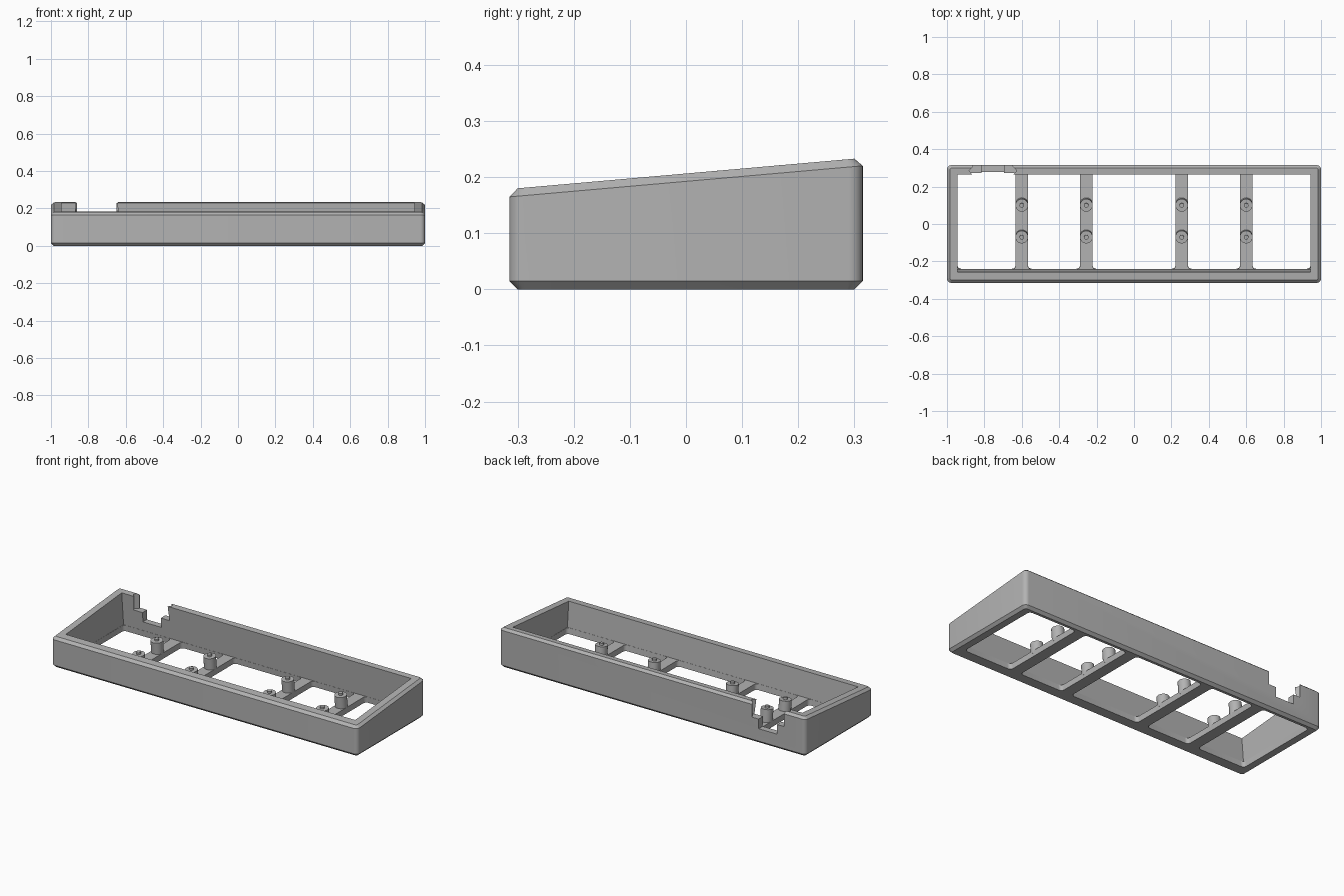
import bpy, bmesh, math
from mathutils import Matrix, Vector

old = bpy.data.objects.get("Cube")
if old:
    bpy.data.objects.remove(old, do_unlink=True)

SLOPE = 0.088          # rise of the top per unit of depth
TILT = math.atan(SLOPE)
HALF_X, HALF_Y = 1.0, 0.315
CHAMFER = 0.015
FLOOR = 0.035          # top of the cross ribs
RIBS = (-0.6, -0.255, 0.255, 0.6)
RIB_HALF = 0.033

grey = bpy.data.materials.new("matte grey")
grey.use_nodes = True
grey.diffuse_color = (0.45, 0.45, 0.45, 1)
grey.node_tree.nodes["Principled BSDF"].inputs["Base Color"].default_value = (0.45, 0.45, 0.45, 1)


def rounded_rect(x0, x1, y0, y1, r, steps=6):
    """Counter-clockwise outline; r = 0 gives plain corners."""
    if r == 0:
        return [(x0, y0), (x1, y0), (x1, y1), (x0, y1)]
    pts = []
    corners = ((x1 - r, y1 - r), (x0 + r, y1 - r), (x0 + r, y0 + r), (x1 - r, y0 + r))
    for k, (cx, cy) in enumerate(corners):
        for i in range(steps + 1):
            a = math.pi / 2 * (k + i / steps)
            pts.append((cx + r * math.cos(a), cy + r * math.sin(a)))
    return pts


def loft(name, rings):
    """Closed solid through rings of equal point count."""
    bm = bmesh.new()
    loops = [[bm.verts.new(p) for p in ring] for ring in rings]
    n = len(loops[0])
    for lo, hi in zip(loops, loops[1:]):
        for i in range(n):
            j = (i + 1) % n
            bm.faces.new((lo[i], lo[j], hi[j], hi[i]))
    bm.faces.new(loops[0][::-1])
    bm.faces.new(loops[-1])
    bmesh.ops.recalc_face_normals(bm, faces=bm.faces)
    mesh = bpy.data.meshes.new(name)
    bm.to_mesh(mesh)
    bm.free()
    mesh.materials.append(grey)
    obj = bpy.data.objects.new(name, mesh)
    bpy.context.collection.objects.link(obj)
    return obj


def prism(name, outline, z0, z1, shear=0.0):
    """Upright prism, optionally leaning forward with height."""
    return loft(name, [[(x, y - shear * (z - 0.2), z) for x, y in outline] for z in (z0, z1)])


def activate(obj):
    bpy.ops.object.select_all(action="DESELECT")
    obj.select_set(True)
    bpy.context.view_layer.objects.active = obj


def cut(target, cutter):
    activate(target)
    mod = target.modifiers.new("cut", "BOOLEAN")
    mod.operation = "DIFFERENCE"
    mod.solver = "EXACT"
    mod.object = cutter
    bpy.ops.object.modifier_apply(modifier=mod.name)
    bpy.data.objects.remove(cutter, do_unlink=True)


# Wedge-shaped outer body with chamfered rims
def body_ring(inset, height):
    pts = rounded_rect(inset - HALF_X, HALF_X - inset, inset - HALF_Y, HALF_Y - inset, 0.025 - inset * 0.8)
    return [(x, y, height(y)) for x, y in pts]


case = loft("case_frame", [
    body_ring(CHAMFER, lambda y: 0.0),
    body_ring(0, lambda y: CHAMFER),
    body_ring(0, lambda y: 0.1925 + SLOPE * y),
    body_ring(CHAMFER, lambda y: 0.2065 + SLOPE * y),
])

# Leaning cavity above the ribs
IN_X, IN_FRONT, IN_BACK = 0.945, -0.258, 0.268
cut(case, prism("cavity_cutter", rounded_rect(-IN_X, IN_X, IN_FRONT, IN_BACK, 0), FLOOR, 0.3, SLOPE))

# Open bays between the ribs
edges = [-IN_X + 0.001]
for rx in RIBS:
    edges += [rx - RIB_HALF, rx + RIB_HALF]
edges.append(IN_X - 0.001)
for x0, x1 in zip(edges[::2], edges[1::2]):
    bay = rounded_rect(x0, x1, IN_FRONT + 0.001, IN_BACK - 0.001, 0.02)
    cut(case, prism("bay_cutter", bay, -0.05, FLOOR + 0.01, SLOPE))

# Stepped cable notch in the back wall, widened in mid-wall
NOTCH_X = -0.755
half = [(0.105, 0.22), (0.105, 0.26), (0.128, 0.285), (0.105, 0.308), (0.105, 0.36)]
wide = [(NOTCH_X + x, y) for x, y in half] + [(NOTCH_X - x, y) for x, y in half[::-1]]
cut(case, prism("notch_cutter", wide, 0.145, 0.32))
cut(case, prism("slot_cutter", rounded_rect(NOTCH_X - 0.06, NOTCH_X + 0.06, 0.22, 0.36, 0), 0.088, 0.31))

activate(case)
bpy.ops.object.shade_smooth_by_angle(angle=math.radians(30))


# Standoffs square to the sloped top, each with a small locating pin
def standoff(x, y, name):
    bm = bmesh.new()
    top = Vector((x, y, 0.097 + SLOPE * y))
    length = top.z - 0.02
    for radius, low, high in ((0.034, -length, 0), (0.012, -0.005, 0.012)):
        frame = (Matrix.Translation(top) @ Matrix.Rotation(TILT, 4, "X")
                 @ Matrix.Translation((0, 0, (low + high) / 2)))
        bmesh.ops.create_cone(bm, cap_ends=True, segments=32, radius1=radius,
                              radius2=radius, depth=high - low, matrix=frame)
    mesh = bpy.data.meshes.new(name)
    bm.to_mesh(mesh)
    bm.free()
    mesh.materials.append(grey)
    obj = bpy.data.objects.new(name, mesh)
    bpy.context.collection.objects.link(obj)
    activate(obj)
    bpy.ops.object.shade_smooth_by_angle(angle=math.radians(30))


for i, rx in enumerate(RIBS, 1):
    standoff(rx, -0.07, f"front_standoff_{i}")
    standoff(rx, 0.1, f"back_standoff_{i}")
